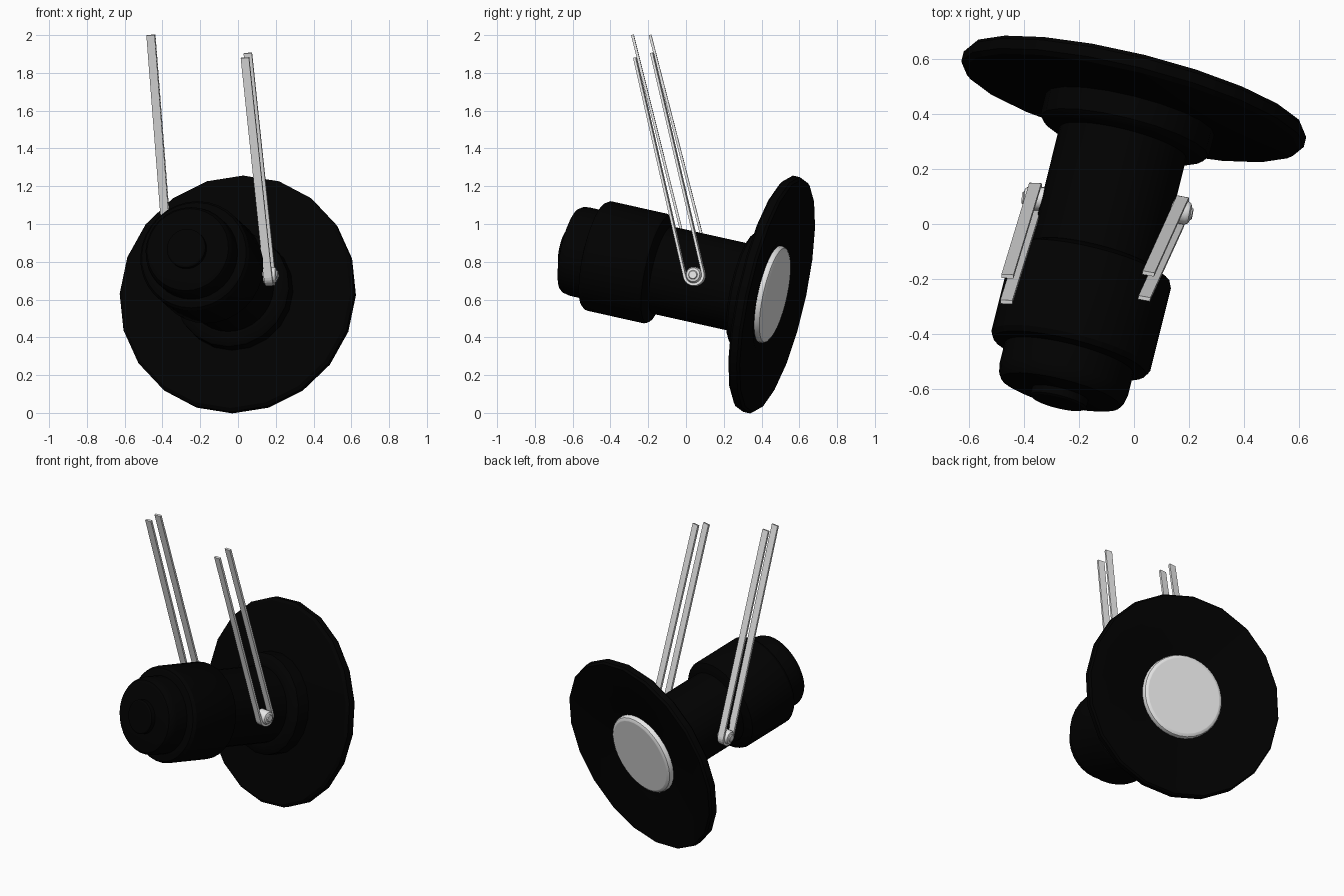
import bpy, bmesh, math
from mathutils import Vector, Matrix

cube = bpy.data.objects.get("Cube")
if cube:
    bpy.data.objects.remove(cube)


def material(name, value, rough):
    m = bpy.data.materials.new(name)
    m.use_nodes = True
    colour = (value, value, value, 1)
    m.diffuse_color = colour
    bsdf = m.node_tree.nodes["Principled BSDF"]
    bsdf.inputs["Base Color"].default_value = colour
    bsdf.inputs["Roughness"].default_value = rough
    return m


BLACK = material("matte black", 0.0003, 0.7)
GREY = material("light grey", 0.81, 0.5)

# Optical axis: points from the nose to the dish
ORIGIN = Vector((-0.114, 0, 0.728))
AXIS = Vector((0.237, 0.949, -0.212)).normalized()


def make_object(name, bm, mat):
    bmesh.ops.recalc_face_normals(bm, faces=bm.faces)
    mesh = bpy.data.meshes.new(name)
    bm.to_mesh(mesh)
    bm.free()
    mesh.materials.append(mat)
    obj = bpy.data.objects.new(name, mesh)
    bpy.context.collection.objects.link(obj)
    return obj


def lathe(name, profile, mat, sides=32, origin=ORIGIN, axis=AXIS):
    """Spin (radius, distance) points around an axis."""
    bm = bmesh.new()
    verts = [bm.verts.new((r, 0, t)) for r, t in profile]
    edges = [bm.edges.new(pair) for pair in zip(verts, verts[1:])]
    bmesh.ops.spin(bm, geom=verts + edges, cent=(0, 0, 0), axis=(0, 0, 1),
                   angle=math.tau, steps=sides, use_duplicate=False)
    bmesh.ops.remove_doubles(bm, verts=bm.verts, dist=0.0002)
    turn = axis.to_track_quat('Z', 'Y').to_matrix().to_4x4()
    bm.transform(Matrix.Translation(origin) @ turn)
    obj = make_object(name, bm, mat)
    bpy.ops.object.select_all(action='DESELECT')
    obj.select_set(True)
    bpy.context.view_layer.objects.active = obj
    bpy.ops.object.shade_smooth_by_angle(angle=math.radians(32))
    return obj


# Housing, front to back
lathe("nose_cap", [(0, -0.683), (0.097, -0.683), (0.105, -0.678),
                   (0.105, -0.63), (0, -0.63)], BLACK)
lathe("nose", [(0, -0.65), (0.2, -0.65), (0.222, -0.643), (0.234, -0.625),
               (0.24, -0.595), (0.24, -0.49), (0, -0.49)], BLACK)
lathe("barrel", [(0, -0.512), (0.255, -0.512), (0.285, -0.504),
                 (0.297, -0.485), (0.297, -0.17), (0.29, -0.155),
                 (0.237, -0.13), (0, -0.13)], BLACK)
lathe("tube", [(0, -0.2), (0.237, -0.2), (0.237, 0.4), (0, 0.4)], BLACK)

# Wide dish with a collar and a shallow hollow back
lathe("collar", [(0, 0.31), (0.245, 0.31), (0.295, 0.322), (0.313, 0.337),
                 (0.315, 0.36), (0.315, 0.44), (0, 0.44)], BLACK, 20)
lathe("dish", [(0, 0.42), (0.32, 0.42), (0.622, 0.444), (0.64, 0.458),
               (0.64, 0.496), (0.63, 0.51), (0.31, 0.478), (0.28, 0.468),
               (0, 0.468)], BLACK, 20)
lathe("back_plate", [(0, 0.46), (0.262, 0.46), (0.262, 0.482),
                     (0.256, 0.495), (0.24, 0.504), (0.236, 0.504),
                     (0, 0.504)], GREY)


# Hanging straps: a strip folded round a bolt on each side
def strap(side, out, pivot, front_top, back_top):
    pivot, front, back = map(Vector, (pivot, front_top, back_top))
    up = ((front + back) / 2 - pivot).normalized()
    across = back - front
    across = (across - up * across.dot(up)).normalized()
    wide = across.cross(up)
    radius, half = 0.05, 0.022
    angles = [math.pi * i / 12 for i in range(13)]
    bend = [pivot - radius * (across * math.cos(a) + up * math.sin(a))
            for a in angles]
    bm = bmesh.new()
    rows = [(bm.verts.new(p - wide * half), bm.verts.new(p + wide * half))
            for p in [front] + bend + [back]]
    for a, b in zip(rows, rows[1:]):
        bm.faces.new((a[0], a[1], b[1], b[0]))
    strip = make_object(side + "_strap", bm, GREY)
    solid = strip.modifiers.new("thickness", 'SOLIDIFY')
    solid.thickness = 0.014
    solid.offset = 0
    lathe(side + "_bolt", [(0, 0.046), (0.02, 0.046), (0.024, 0.04),
                           (0.036, 0.036), (0.043, 0.024), (0.043, -0.06),
                           (0, -0.06)], GREY, 20, pivot, wide * out)


strap("left", 1, (0.167, 0.044, 0.729), (0.037, -0.27, 1.88), (0.052, -0.18, 1.905))
strap("right", -1, (-0.36, 0.092, 0.704), (-0.463, -0.283, 2.0), (-0.459, -0.19, 2.0))
